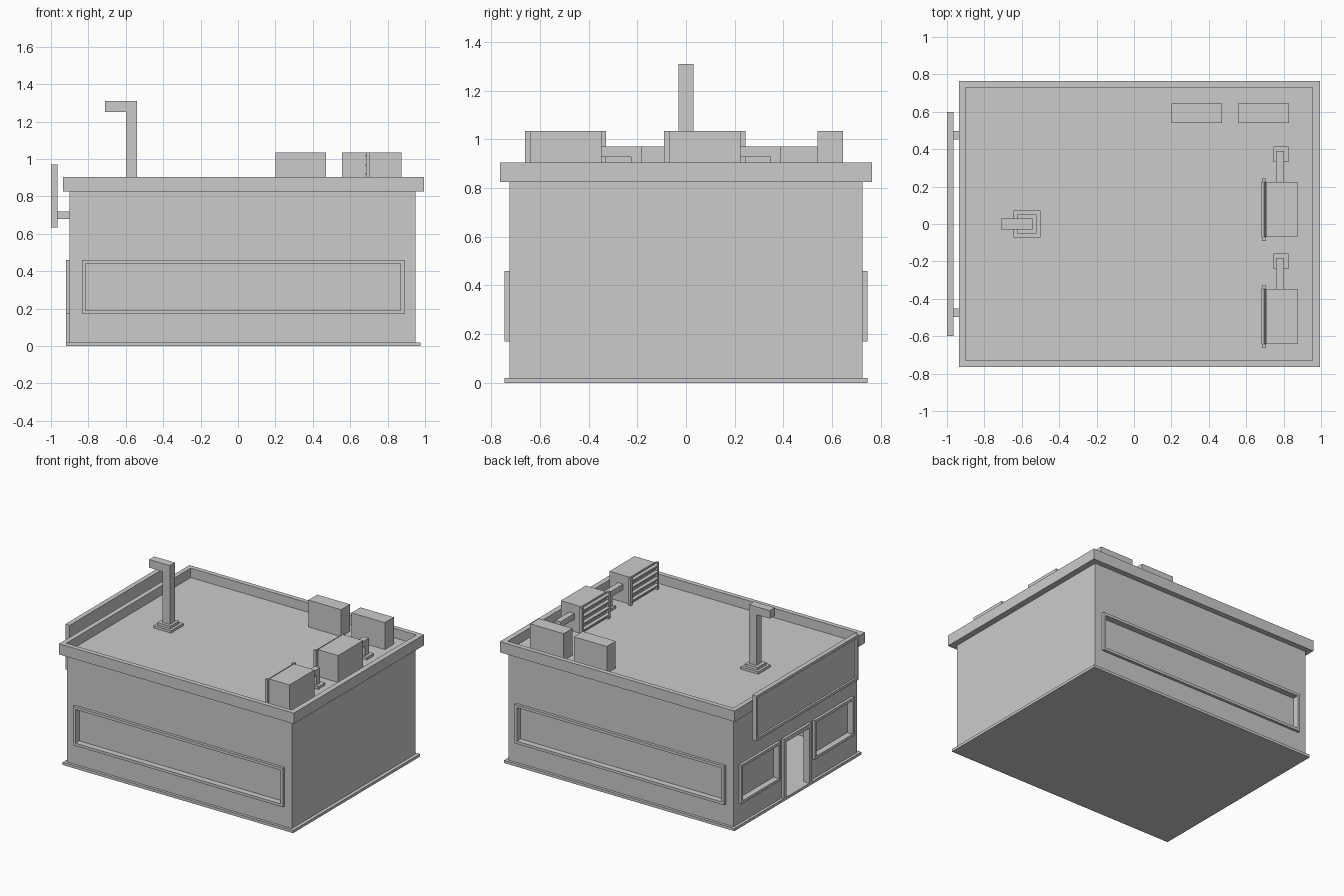
import bpy, bmesh, math
from mathutils import Matrix, Vector

if "Cube" in bpy.data.objects:
    bpy.data.objects.remove(bpy.data.objects["Cube"])


def obj(name, bm):
    me = bpy.data.meshes.new(name)
    bm.to_mesh(me)
    bm.free()
    o = bpy.data.objects.new(name, me)
    bpy.context.collection.objects.link(o)
    return o


def add_box(bm, x, y, z):
    c = Vector((sum(x) / 2, sum(y) / 2, sum(z) / 2))
    s = (abs(x[1] - x[0]), abs(y[1] - y[0]), abs(z[1] - z[0]), 1)
    bmesh.ops.create_cube(bm, size=1, matrix=Matrix.Translation(c) @ Matrix.Diagonal(s))


def boxes(name, *specs):
    bm = bmesh.new()
    for s in specs:
        add_box(bm, *s)
    return obj(name, bm)


def frame(name, axis, a, v, d, w=0.02, glass=None, bottom=True):
    """Rectangular surround: a = horizontal span, v = height span, d = depth span."""
    bars = [((a[0], a[0] + w), v), ((a[1] - w, a[1]), v),
            ((a[0] + w, a[1] - w), (v[1] - w, v[1]))]
    if bottom:
        bars.append(((a[0] + w, a[1] - w), (v[0], v[0] + w)))
    parts = [(h, d, z) for h, z in bars]
    if glass:
        parts.append(((a[0] + w, a[1] - w), glass, (v[0] + w, v[1] - w)))
    if axis == 'x':
        parts = [(q, p, z) for p, q, z in parts]
    return boxes(name, *parts)


def wall(name, us, vs, to_world, holes=(), flip=False):
    """Thin wall made of grid cells, leaving out the cells that are openings."""
    bm = bmesh.new()
    for i in range(len(us) - 1):
        for j in range(len(vs) - 1):
            if (i, j) in holes:
                continue
            q = [(us[i], vs[j]), (us[i + 1], vs[j]), (us[i + 1], vs[j + 1]), (us[i], vs[j + 1])]
            f = bm.faces.new([bm.verts.new(to_world(*p)) for p in q])
            if flip:
                f.normal_flip()
    bmesh.ops.remove_doubles(bm, verts=bm.verts, dist=1e-5)
    return obj(name, bm)


X0, X1, Y, ROOF = -0.9, 0.95, 0.725, 0.835

# Plinth and thin walls with openings
boxes("plinth", ((-0.92, 0.975), (-0.745, 0.745), (0, 0.02)))
for n, s in (("front", -1), ("back", 1)):
    wall(n + "_wall", [X0, -0.825, 0.88, X1], [0.01, 0.18, 0.45, ROOF],
         lambda u, v, s=s: (u, s * Y, v), {(1, 1)}, flip=s > 0)
    # Long window
    frame(n + "_window", 'y', (-0.835, 0.89), (0.17, 0.46), (s * 0.695, s * 0.745),
          glass=(s * 0.695, s * 0.70))
wall("right_wall", [-Y, Y], [0.01, ROOF], lambda u, v: (X1, u, v))
wall("entrance_wall", [-Y, -0.655, -0.21, -0.15, 0.15, 0.21, 0.655, Y],
     [0.01, 0.18, 0.45, ROOF], lambda u, v: (X0, u, v),
     {(1, 1), (5, 1), (3, 0), (3, 1)}, flip=True)

# Entrance windows and open doorway
for n, a in (("left", (0.2, 0.665)), ("right", (-0.665, -0.2))):
    frame(n + "_entrance_window", 'x', a, (0.17, 0.46), (-0.92, -0.87), glass=(-0.875, -0.87))
frame("door_frame", 'x', (-0.165, 0.165), (0, 0.46), (-0.92, -0.87), w=0.03, bottom=False)

# Roof deck and parapet
boxes("roof", ((X0, 0.955), (-0.73, 0.73), (0.825, ROOF)))
P = (0.825, 0.905)
boxes("parapet",
      ((-0.935, 0.995), (-0.765, -0.73), P), ((-0.935, 0.995), (0.73, 0.765), P),
      ((-0.935, -0.9), (-0.73, 0.73), P), ((0.955, 0.995), (-0.73, 0.73), P))

# Blank sign board on two brackets
frame("sign_board", 'x', (-0.6, 0.6), (0.635, 0.97), (-1.0, -0.965), glass=(-0.985, -0.965))
boxes("sign_brackets", *[((-0.966, X0), (c - 0.022, c + 0.022), (0.68, 0.72))
                         for c in (-0.475, 0.475)])

# Vent stack with stepped foot
boxes("vent_foot", ((-0.645, -0.5), (-0.072, 0.072), (ROOF, 0.853)),
      ((-0.625, -0.52), (-0.052, 0.052), (0.853, 0.873)))
bm = bmesh.new()
prof = [(-0.6, 0.873), (-0.54, 0.873), (-0.54, 1.31), (-0.71, 1.31), (-0.71, 1.25), (-0.6, 1.25)]
f = bm.faces.new([bm.verts.new((x, -0.03, z)) for x, z in prof])
r = bmesh.ops.extrude_face_region(bm, geom=[f])
bmesh.ops.translate(bm, vec=(0, 0.06, 0), verts=[v for v in r["geom"] if isinstance(v, bmesh.types.BMVert)])
bmesh.ops.recalc_face_normals(bm, faces=bm.faces)
obj("vent_stack", bm)

# Plain roof boxes
boxes("roof_boxes", ((0.2, 0.47), (0.54, 0.645), (ROOF, 1.035)),
      ((0.555, 0.83), (0.54, 0.645), (ROOF, 1.035)))

# Air conditioners: body, louvred side, elbow duct and foot plate
for i, c in enumerate((0.077, -0.495)):
    boxes(f"cooler_body_{i}", ((0.705, 0.873), (c - 0.147, c + 0.147), (ROOF, 1.035)))
    boxes(f"cooler_side_posts_{i}",
          *[((0.685, 0.705), (c + s * 0.147, c + s * 0.167), (ROOF, 1.035)) for s in (-1, 1)])
    bm = bmesh.new()
    for k in range(4):
        m = (Matrix.Translation((0.694, c, 0.866 + k * 0.049))
             @ Matrix.Rotation(math.radians(-30), 4, 'Y') @ Matrix.Diagonal((0.02, 0.294, 0.026, 1)))
        bmesh.ops.create_cube(bm, size=1, matrix=m)
    obj(f"cooler_louvres_{i}", bm)
    boxes(f"cooler_duct_{i}", ((0.76, 0.803), (c + 0.147, c + 0.312), (0.927, 0.97)),
          ((0.76, 0.803), (c + 0.27, c + 0.312), (ROOF, 0.927)))
    boxes(f"duct_foot_{i}", ((0.745, 0.826), (c + 0.255, c + 0.337), (ROOF, 0.855)))
